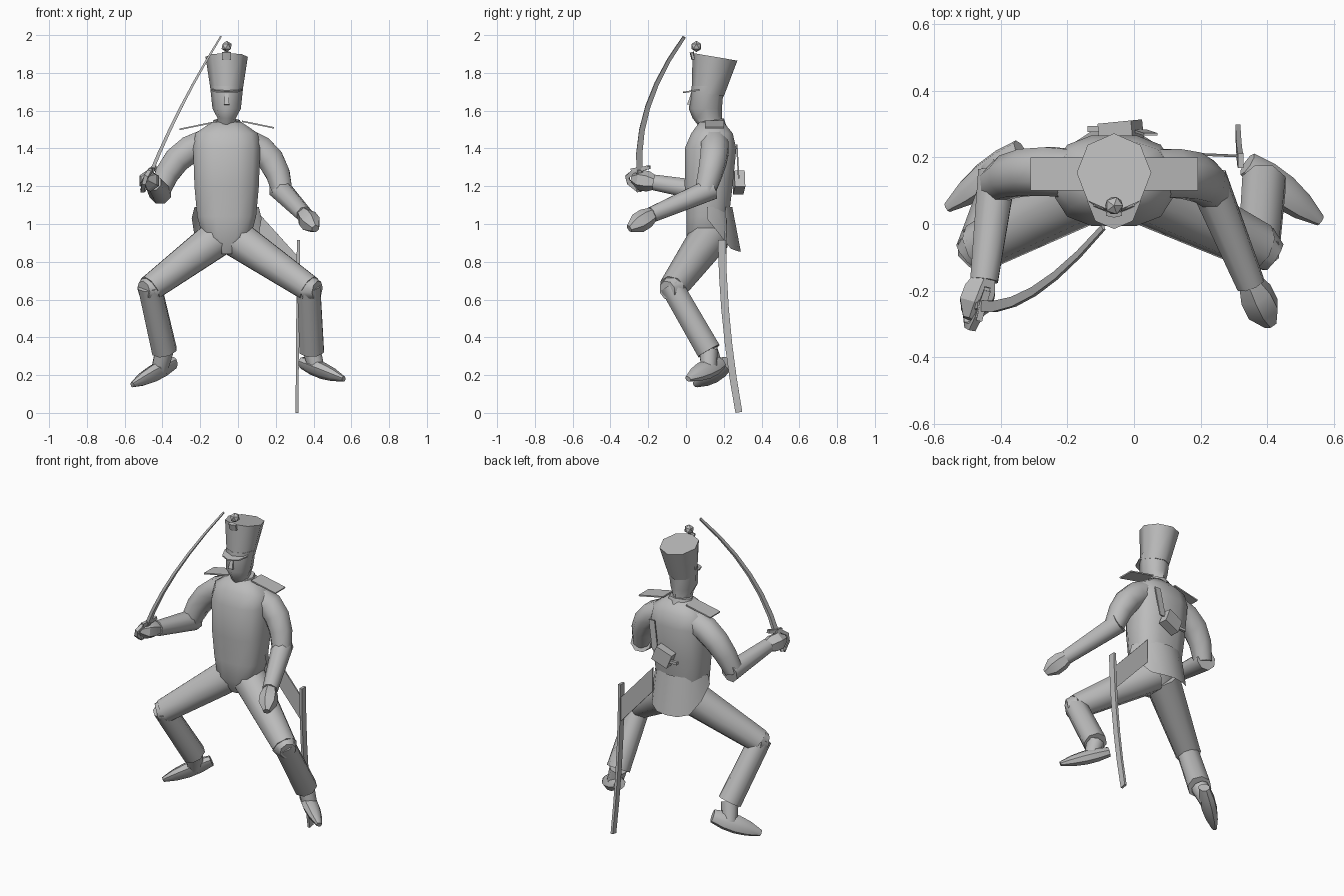
import bpy, bmesh, math
from mathutils import Vector

cube = bpy.data.objects.get("Cube")
if cube:
    bpy.data.objects.remove(cube)

grey = bpy.data.materials.new("plain_grey")
grey.use_nodes = True
grey.diffuse_color = (.5, .5, .5, 1)
grey.node_tree.nodes["Principled BSDF"].inputs["Base Color"].default_value = grey.diffuse_color

X, Y, Z = Vector((1, 0, 0)), Vector((0, 1, 0)), Vector((0, 0, 1))
MIDDLE = -.06  # the body stands a little to its right


def finish(name, bm, angle=50):
    bmesh.ops.recalc_face_normals(bm, faces=bm.faces)
    mesh = bpy.data.meshes.new(name)
    bm.to_mesh(mesh)
    bm.free()
    mesh.materials.append(grey)
    obj = bpy.data.objects.new(name, mesh)
    bpy.context.collection.objects.link(obj)
    bpy.ops.object.select_all(action="DESELECT")
    obj.select_set(True)
    bpy.context.view_layer.objects.active = obj
    bpy.ops.object.shade_smooth_by_angle(angle=math.radians(angle))


def skin(name, rings, angle=50):
    """Join closed rings of points into a capped body."""
    bm = bmesh.new()
    loops = [[bm.verts.new(point) for point in ring] for ring in rings]
    for lower, upper in zip(loops, loops[1:]):
        for i in range(len(lower)):
            bm.faces.new((lower[i - 1], lower[i], upper[i], upper[i - 1]))
    bm.faces.new(loops[0])
    bm.faces.new(loops[-1])
    finish(name, bm, angle)


def stack(name, levels, sides=8, power=1, turn=0, tilt=0):
    """Upright body; each level is height, half width, front and back."""
    rings = []
    for height, half, front, back in levels:
        ring = []
        for i in range(sides):
            angle = math.tau * (i + turn) / sides
            c, s = math.cos(angle), math.sin(angle)
            dx = math.copysign(abs(c) ** power, c) * half
            dy = math.copysign(abs(s) ** power, s) * (back - front) / 2
            ring.append((MIDDLE + dx, (front + back) / 2 + dy, height + tilt * dy))
        rings.append(ring)
    skin(name, rings)


def tube(name, start, end, first, last, bow=(0, 0, 0), swell=0, steps=1, over=0,
         sides=8, ref=X, flat=1, angle=50):
    """Tapered body between two points, bowed sideways and swollen midway.
    Over lengthens the start so that joints overlap."""
    start, end, bow = Vector(start), Vector(end), Vector(bow)
    rings = []
    for i in range(steps + 1):
        t = i / steps * (1 + over) - over
        arch = 4 * t * (1 - t)
        centre = start.lerp(end, t) + bow * arch
        tangent = (end - start + bow * (4 - 8 * t)).normalized()
        side = (ref - tangent * ref.dot(tangent)).normalized()
        up = tangent.cross(side) * flat
        radius = first + (last - first) * t + swell * max(arch, 0)
        turns = [math.tau * (k + .5) / sides for k in range(sides)]
        rings.append([centre + (side * math.cos(a) + up * math.sin(a)) * radius for a in turns])
    skin(name, rings, angle)


def plate(name, start, end, across):
    """Thin four-cornered sheet."""
    start, end, across = Vector(start), Vector(end), Vector(across)
    outline = [start, end, end + across, start + across]
    shift = (end - start).cross(across).normalized() * .008
    skin(name, [outline, [corner + shift for corner in outline]], 20)


# Torso down to the crotch, collar
stack("torso", [(.84, .04, .04, .16), (.93, .13, 0, .21), (1.04, .16, 0, .23),
                (1.2, .175, -.01, .25), (1.4, .182, -.01, .27), (1.48, .17, .025, .25),
                (1.54, .08, .07, .2)], sides=12, power=.75, turn=.5)
stack("collar", [(1.49, .09, .04, .22), (1.55, .07, .07, .2)], tilt=.15)

# Head, nose
stack("head", [(1.5, .06, .08, .19), (1.56, .048, .035, .19), (1.61, .075, .015, .19),
               (1.73, .088, .03, .2)])
tube("nose", (MIDDLE, .035, 1.69), (MIDDLE, .02, 1.63), .012, .02, sides=4, angle=80)

# Tall hat with visor, badge and pompon
stack("hat", [(1.69, .082, .03, .2), (1.885, .112, .035, .272)], tilt=-.17)
stack("visor", [(1.705, .08, -.015, .15), (1.713, .08, -.015, .15)], tilt=.15)
tube("badge", (MIDDLE, .04, 1.87), (MIDDLE, .03, 1.91), .028, .028, sides=6, flat=.4)
bm = bmesh.new()
bmesh.ops.create_icosphere(bm, subdivisions=1, radius=.03)
bmesh.ops.translate(bm, verts=bm.verts, vec=(MIDDLE, .055, 1.94))
finish("pompon", bm, 20)

# Arms: shoulder plate, sleeve, forearm and hand on each side
arms = {
    "left": (1, (.235, .1, 1.17), (.35, -.18, 1.05), (.41, -.3, .975)),
    "right": (-1, (-.415, .12, 1.17), (-.45, -.17, 1.22), (-.495, -.285, 1.24)),
}
for side, (sign, elbow, wrist, knuckles) in arms.items():
    shoulder = (MIDDLE + sign * .11, .15, 1.43)
    tube(side + "_sleeve", shoulder, elbow, .078, .058, (sign * .03, .02, .04), .008,
         steps=4, ref=Y)
    tube(side + "_forearm", elbow, wrist, .06, .045, over=.12)
    tube(side + "_hand", wrist, knuckles, .034, .022, swell=.03, steps=3, over=.1,
         sides=6, angle=30)
    plate(side + "_epaulette", (MIDDLE + sign * .08, .1, 1.54),
          (MIDDLE + sign * .25, .1, 1.505), Y * .1)

# Legs: thigh, shin, ankle and pointed shoe, mirrored with a slight turn
for side, sign in (("left", 1), ("right", -1)):
    hip = (MIDDLE + sign * .07, .11, .91)
    knee = (sign * .42 - .045, -.07, .66)
    ankle = (sign * .39, .12, .33)
    heel = Vector((sign * .34, .2 - sign * .02, .265))
    toe = Vector((sign * .56, .03 - sign * .02, .165 + sign * .015))
    tube(side + "_thigh", hip, knee, .105, .075, steps=2, over=.1, ref=Y)
    tube(side + "_kneecap", knee, (sign * .46 - .04, -.1, .65), .075, .05, ref=Y)
    tube(side + "_shin", knee, ankle, .066, .07, over=.05, angle=46)
    tube(side + "_instep", ankle, heel.lerp(toe, .35), .052, .045)
    tube(side + "_shoe", heel, toe, .04, .018, swell=.027, steps=4,
         ref=heel.cross(Z), flat=.75)

# Coat tails: flared sheet round the back, cut away to the front
bm = bmesh.new()
rows = []
for i in range(9):
    c, s = math.cos(math.pi * i / 8), math.sin(math.pi * i / 8)
    rows.append((bm.verts.new((MIDDLE + .17 * c, .11 + .135 * s, 1.09)),
                 bm.verts.new((MIDDLE + .185 * c, .11 + .18 * s, 1.03 - .175 * min(1, s * 1.3)))))
for a, b in zip(rows, rows[1:]):
    bm.faces.new((a[0], b[0], b[1], a[1]))
finish("coat_tails", bm)

# Pouch on the back with its peg and strap
tube("pouch", (-.09, .275, 1.2), (.01, .285, 1.24), .065, .065, sides=4, ref=Z, flat=.6, angle=20)
tube("pouch_peg", (-.14, .285, 1.2), (-.06, .285, 1.2), .012, .012, sides=4, ref=Z, angle=20)
plate("pouch_strap", (0, .275, 1.24), (.03, .265, 1.42), X * .04)

# Raised sabre: blade, grip and guard
tube("sabre_blade", (-.47, -.245, 1.25), (-.092, -.01, 1.99), .025, .012, (-.02, -.075, 0),
     steps=6, sides=4, ref=Y, flat=.55, angle=20)
pommel, collar = (-.505, -.25, 1.175), (-.455, -.245, 1.29)
tube("sabre_grip", collar, pommel, .018, .018, sides=6)
tube("sabre_guard", collar, pommel, .015, .015, (-.01, -.065, .01), steps=4, over=.15,
     sides=4, angle=20)
tube("sabre_crossbar", (-.44, -.19, 1.3), (-.465, -.29, 1.285), .013, .013, sides=4, angle=20)

# Scabbard at the left hip with its sling
tube("scabbard", (.32, .19, .915), (.312, .28, .003), .03, .026, Y * -.02, steps=5,
     sides=4, ref=Y, flat=.4, angle=20)
plate("scabbard_sling", (.08, .21, 1.09), (.315, .2, .83), Z * -.15)
